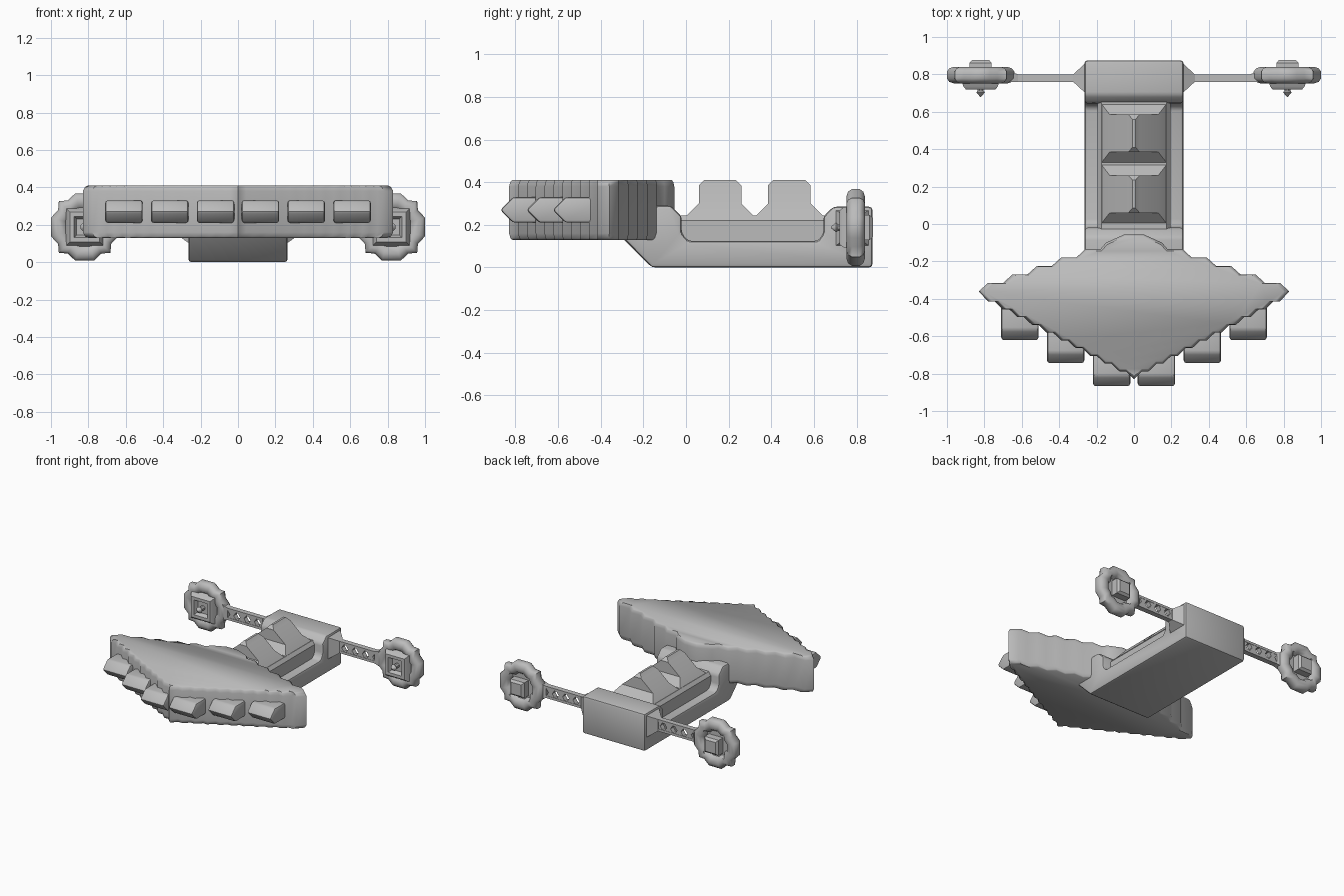
import bpy, bmesh, math

cube = bpy.data.objects.get("Cube")
if cube:
    bpy.data.objects.remove(cube, do_unlink=True)

grey = bpy.data.materials.new("hull grey")
grey.use_nodes = True
grey.diffuse_color = (0.5, 0.5, 0.5, 1)
grey.node_tree.nodes["Principled BSDF"].inputs["Base Color"].default_value = (0.5, 0.5, 0.5, 1)


def add_loft(bm, rings):
    """Skin a row of equal closed rings and cap both ends."""
    loops = [[bm.verts.new(p) for p in ring] for ring in rings]
    for a, b in zip(loops, loops[1:]):
        for i in range(len(a)):
            j = (i + 1) % len(a)
            bm.faces.new((a[i], a[j], b[j], b[i]))
    bm.faces.new(loops[0])
    bm.faces.new(loops[-1])


def make(name, lofts, bevel=0, mirror=False, angle=35):
    bm = bmesh.new()
    for rings in lofts:
        add_loft(bm, rings)
    bmesh.ops.recalc_face_normals(bm, faces=bm.faces)
    if bevel:
        edges = [e for e in bm.edges if e.calc_face_angle(0) > math.radians(25)]
        bmesh.ops.bevel(bm, geom=edges, offset=bevel, segments=2, profile=0.5,
                        affect='EDGES', clamp_overlap=True)
    mesh = bpy.data.meshes.new(name)
    bm.to_mesh(mesh)
    bm.free()
    mesh.materials.append(grey)
    for p in mesh.polygons:
        p.use_smooth = True
    mesh.set_sharp_from_angle(angle=math.radians(angle))
    obj = bpy.data.objects.new(name, mesh)
    bpy.context.collection.objects.link(obj)
    if mirror:
        obj.modifiers.new("mirror", 'MIRROR').use_mirror_merge = False
    return obj


def rect_z(x, y0, y1, z):
    return [(-x, y0, z), (x, y0, z), (x, y1, z), (-x, y1, z)]


def rect_x(x, y0, y1, z0, z1):
    return [(x, y0, z0), (x, y1, z0), (x, y1, z1), (x, y0, z1)]


def side_profile(x0, x1, points):
    return [[(x, y, z) for y, z in points] for x in (x0, x1)]


# Diamond shaped forward deck with stepped edges
half = []
for i in range(10):
    y = -0.788 + 0.0415 * i
    half += [(0.043 + 0.078 * i, y), (0.078 + 0.078 * i, y)]
half.append((0.83, -0.36))
for i in range(5):
    y = -0.315 + 0.045 * i
    half += [(0.78 - 0.13 * i, y), (0.70 - 0.13 * i, y)]
half += [(0.15, -0.10), (0.05, -0.055)]
outline = [(0, -0.83)] + half + [(-x, y) for x, y in reversed(half)]
levels = [(0.13, 0.965), (0.137, 0.985), (0.16, 1), (0.38, 1), (0.402, 0.985), (0.41, 0.965)]
make("forward_deck", [[[(x * s, -0.4 + (y + 0.4) * s, z) for x, y in outline]
                       for z, s in levels]], angle=50)

# Six wedge nosed pods along the front edges
for i, name in enumerate(("inner", "middle", "outer")):
    x, y = 0.12 + 0.245 * i, -0.872 + 0.123 * i
    nose = [(y, 0.27), (y + 0.06, 0.21), (y + 0.24, 0.21), (y + 0.24, 0.33), (y + 0.06, 0.33)]
    make(name + "_front_pod", [side_profile(x - 0.1, x + 0.1, nose)], bevel=0.014, mirror=True)

# Main hull with neck, lowered middle and rear block
hull = [(-0.30, 0.14), (-0.16, 0), (0.875, 0), (0.875, 0.285), (0.69, 0.285),
        (0.645, 0.24), (0.645, 0.16), (0.62, 0.125), (0.01, 0.125), (-0.02, 0.16),
        (-0.02, 0.24), (-0.07, 0.29), (-0.30, 0.29)]
make("main_hull", [side_profile(-0.265, 0.265, hull)], bevel=0.016)

# Raised spine and its two ridged roofs
make("spine", [[rect_z(0.195, -0.06, 0.70, 0.1), rect_z(0.195, -0.06, 0.70, 0.22),
                rect_z(0.175, -0.06, 0.70, 0.245)]])
roof = [(0.235, 0.18, 0.165), (0.30, 0.13, 0.10), (0.385, 0.03, 0.10), (0.41, 0.008, 0.075)]
for name, y in (("front_roof", 0.16), ("rear_roof", 0.485)):
    make(name, [[rect_z(x, y - d, y + d, z) for z, x, d in roof]])

# Lattice struts with diamond openings and flared root
lattice = [[rect_x(0.26, 0.70, 0.86, 0.10, 0.27), rect_x(0.325, 0.76, 0.80, 0.145, 0.235)]]
for z in (0.145, 0.217):
    lattice.append([rect_x(x, 0.76, 0.80, z, z + 0.018) for x in (0.30, 0.70)])
for i in range(5):
    x = 0.325 + 0.087 * i
    lattice.append([rect_z(0, 0.762, 0.798, z) for z in (0.155, 0.19, 0.225)])
    lattice[-1] = [[(x + math.copysign(w, k), py, pz) for k, (_, py, pz) in zip((-1, 1, 1, -1), ring)]
                   for ring, w in zip(lattice[-1], (0.04, 0.016, 0.04))]
lattice.append([rect_x(0.62, 0.76, 0.80, 0.145, 0.235), rect_x(0.70, 0.76, 0.83, 0.12, 0.26)])
make("lattice_strut", lattice, mirror=True)

# Lobed end wheels
CX, CZ = 0.82, 0.188
lobe = [(0.18, -0.05), (0.18, 0.05), (0.142, 0.09), (0.138, 0.138), (0.09, 0.142)]
rim = []
for k in range(4):
    c, s = round(math.cos(k * math.pi / 2)), round(math.sin(k * math.pi / 2))
    rim += [(c * a - s * b, s * a + c * b) for a, b in lobe]
section = [(0.785, 0.52), (0.757, 0.62), (0.752, 0.80), (0.760, 0.93), (0.778, 1), (0.815, 1),
           (0.832, 0.93), (0.840, 0.80), (0.836, 0.62), (0.81, 0.52)]
make("end_wheel", [[[(CX + a * s, y, CZ + b * s) for a, b in rim] for y, s in section]],
     mirror=True, angle=50)


def hub(name, sides, turn, stations):
    """Polygon rings around the wheel axle."""
    rings = [[(CX + r * math.cos(turn + k * math.tau / sides), y,
               CZ + r * math.sin(turn + k * math.tau / sides)) for k in range(sides)]
             for y, r in stations]
    make(name, [rings], mirror=True)


# Hub frame, pointed axle and rear cap
hub("wheel_hub_frame", 4, math.pi / 4,
    [(0.79, 0.155), (0.735, 0.130), (0.72, 0.112), (0.72, 0.08), (0.75, 0.06)])
hub("wheel_spike", 8, math.pi / 8, [(0.77, 0.018), (0.712, 0.018), (0.704, 0.025), (0.68, 0.003)])
hub("wheel_rear_cap", 4, math.pi / 4, [(0.80, 0.083), (0.862, 0.083), (0.878, 0.062)])
